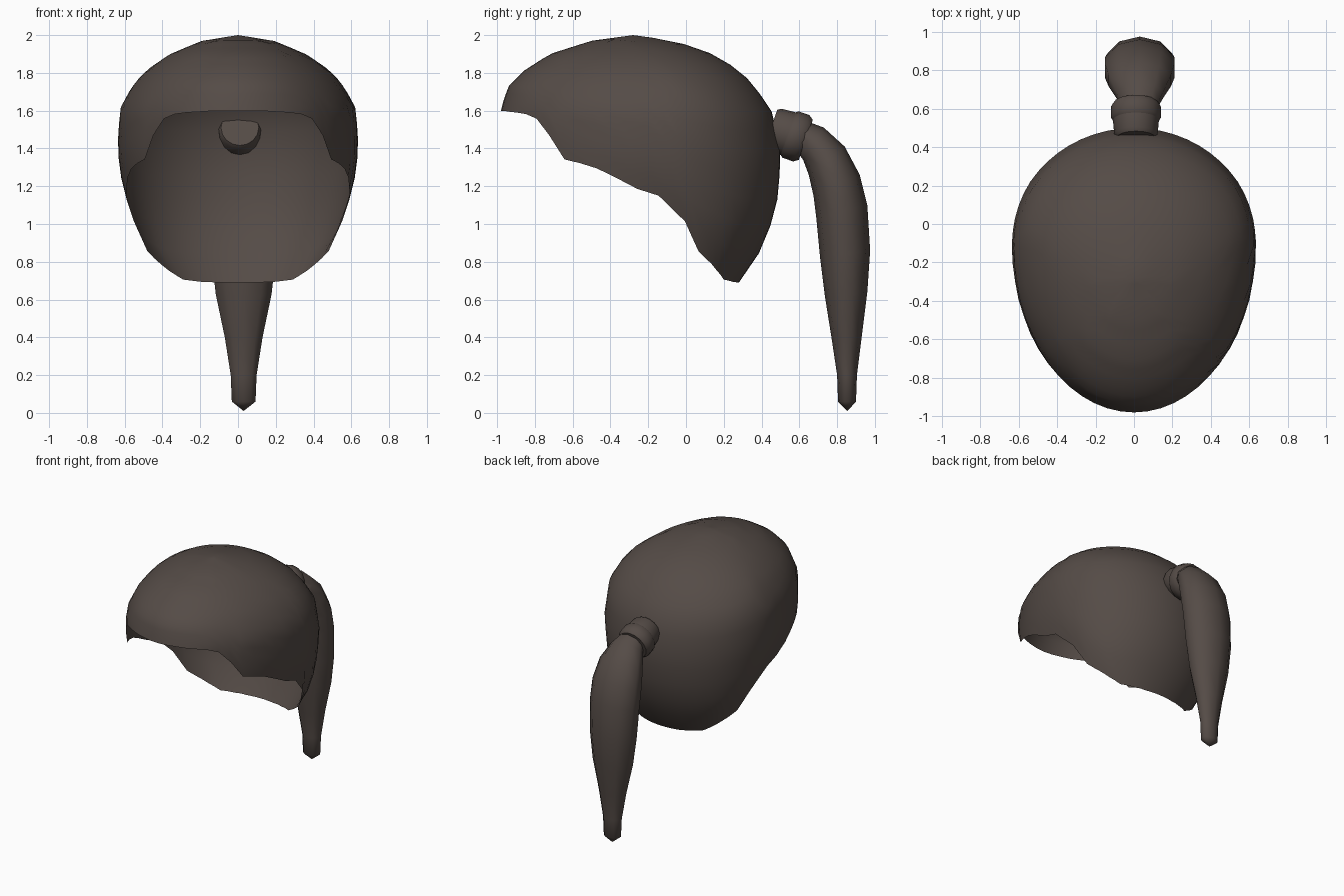
import bpy, bmesh, math
from mathutils import Vector

cube = bpy.data.objects.get("Cube")
if cube:
    bpy.data.objects.remove(cube, do_unlink=True)

hair = bpy.data.materials.new("dark brown hair")
hair.use_nodes = True
colour = (0.09, 0.071, 0.062, 1)
hair.diffuse_color = colour
bsdf = hair.node_tree.nodes["Principled BSDF"]
bsdf.inputs["Base Color"].default_value = colour
bsdf.inputs["Roughness"].default_value = 0.8


def lookup(table, key):
    """Linear interpolation of the rows of a table sorted by first column."""
    if key <= table[0][0]:
        return table[0][1:]
    for a, b in zip(table, table[1:]):
        if key <= b[0]:
            t = (key - a[0]) / (b[0] - a[0])
            return [p + (q - p) * t for p, q in zip(a[1:], b[1:])]
    return table[-1][1:]


def loft(name, rings, start=None, end=None, angle=50):
    """Skin closed rings of points, with an optional point at either end."""
    bm = bmesh.new()
    rows = [[bm.verts.new(p) for p in ring] for ring in rings]
    n = len(rows[0])
    for a, b in zip(rows, rows[1:]):
        for i in range(n):
            j = (i + 1) % n
            bm.faces.new((a[i], a[j], b[j], b[i]))
    for tip, row in ((start, rows[0]), (end, rows[-1])):
        if tip is not None:
            v = bm.verts.new(tip)
            for i in range(n):
                bm.faces.new((row[i], row[(i + 1) % n], v))
    bmesh.ops.recalc_face_normals(bm, faces=bm.faces)
    mesh = bpy.data.meshes.new(name)
    bm.to_mesh(mesh)
    bm.free()
    mesh.materials.append(hair)
    obj = bpy.data.objects.new(name, mesh)
    bpy.context.collection.objects.link(obj)
    bpy.ops.object.select_all(action="DESELECT")
    obj.select_set(True)
    bpy.context.view_layer.objects.active = obj
    bpy.ops.object.shade_smooth_by_angle(angle=math.radians(angle))
    return obj


# Hair cap: horizontal sections (height, front, back, half width, widest y)
SECTIONS = [
    (0.69, -0.8, 0.28, 0.36, 0.05), (0.88, -0.9, 0.41, 0.5, 0.02),
    (1.09, -0.95, 0.48, 0.58, -0.02), (1.25, -0.97, 0.495, 0.62, -0.08),
    (1.4, -0.98, 0.5, 0.638, -0.1), (1.61, -0.98, 0.45, 0.625, -0.12),
    (1.73, -0.94, 0.36, 0.56, -0.13), (1.81, -0.86, 0.29, 0.49, -0.15),
    (1.9, -0.72, 0.14, 0.36, -0.2), (1.97, -0.5, -0.06, 0.19, -0.27),
    (2.0, -0.28, -0.28, 0, -0.28)]
# Lower hairline: height along y
RIM = [(-0.98, 1.6), (-0.86, 1.59), (-0.8, 1.57), (-0.74, 1.5), (-0.66, 1.35),
       (-0.5, 1.31), (-0.2, 1.16), (-0.13, 1.15), (-0.04, 1.11), (0, 1.0),
       (0.07, 0.85), (0.12, 0.81), (0.2, 0.71), (0.28, 0.69)]


def cap_point(theta, z):
    front, back, width, mid = lookup(SECTIONS, z)
    s = math.sin(theta)
    reach = back - mid if s > 0 else mid - front
    return Vector((width * math.cos(theta), mid + reach * s, z))


def rim_height(theta):
    z = 1.99
    while z > 0.69 and z > lookup(RIM, cap_point(theta, z).y)[0]:
        z -= 0.004
    return z


COLUMNS, ROWS = 56, 14
angles = [math.tau * i / COLUMNS for i in range(COLUMNS)]
rims = [rim_height(a) for a in angles]
cap_rings = [[cap_point(a, 2 - (2 - r) * (k / ROWS) ** 1.7)
              for a, r in zip(angles, rims)] for k in range(1, ROWS + 1)]
loft("hair_cap", cap_rings, start=(0, -0.28, 2), angle=80)

# Hair tie: two stepped bands turned around a tilted axis
base, axis = Vector((0.01, 0.45, 1.51)), Vector((0, 0.94, -0.33)).normalized()
up, side = Vector((0, 0.33, 0.94)).normalized(), Vector((1, 0, 0))


def tie_band(name, profile):
    rings = [[base + axis * s + (side * math.cos(a) + up * math.sin(a)) * r
              for a in (math.tau * i / 16 for i in range(16))]
             for s, r in profile]
    loft(name, rings, base + axis * profile[0][0], base + axis * profile[-1][0], 40)


tie_band("inner_hair_tie", [(0, 0.1), (0.02, 0.113), (0.1, 0.12), (0.12, 0.1)])
tie_band("outer_hair_tie", [(0.09, 0.115), (0.11, 0.13), (0.17, 0.13), (0.195, 0.112)])

# Ponytail: outer (y, z), inner (y, z) and half width of each ring
TAIL = [
    (0.65, 1.54, 0.59, 1.38, 0.1), (0.73, 1.51, 0.62, 1.34, 0.13),
    (0.84, 1.41, 0.65, 1.26, 0.17), (0.92, 1.26, 0.675, 1.15, 0.19),
    (0.96, 1.1, 0.69, 1.03, 0.19), (0.975, 0.86, 0.71, 0.82, 0.18),
    (0.96, 0.64, 0.735, 0.62, 0.155), (0.93, 0.4, 0.77, 0.4, 0.105),
    (0.905, 0.2, 0.8, 0.2, 0.072), (0.9, 0.06, 0.805, 0.06, 0.066)]
tail_rings = []
for oy, oz, iy, iz, width in TAIL:
    outer, inner = Vector((0.03, oy, oz)), Vector((0.03, iy, iz))
    centre, half = (outer + inner) / 2, (outer - inner) / 2
    tail_rings.append([centre + half * math.sin(a) + side * width * math.cos(a)
                       for a in (math.tau * i / 10 + math.pi / 2 for i in range(10))])
loft("ponytail", tail_rings, start=(0.03, 0.62, 1.46), end=(0.03, 0.855, 0.01), angle=60)
